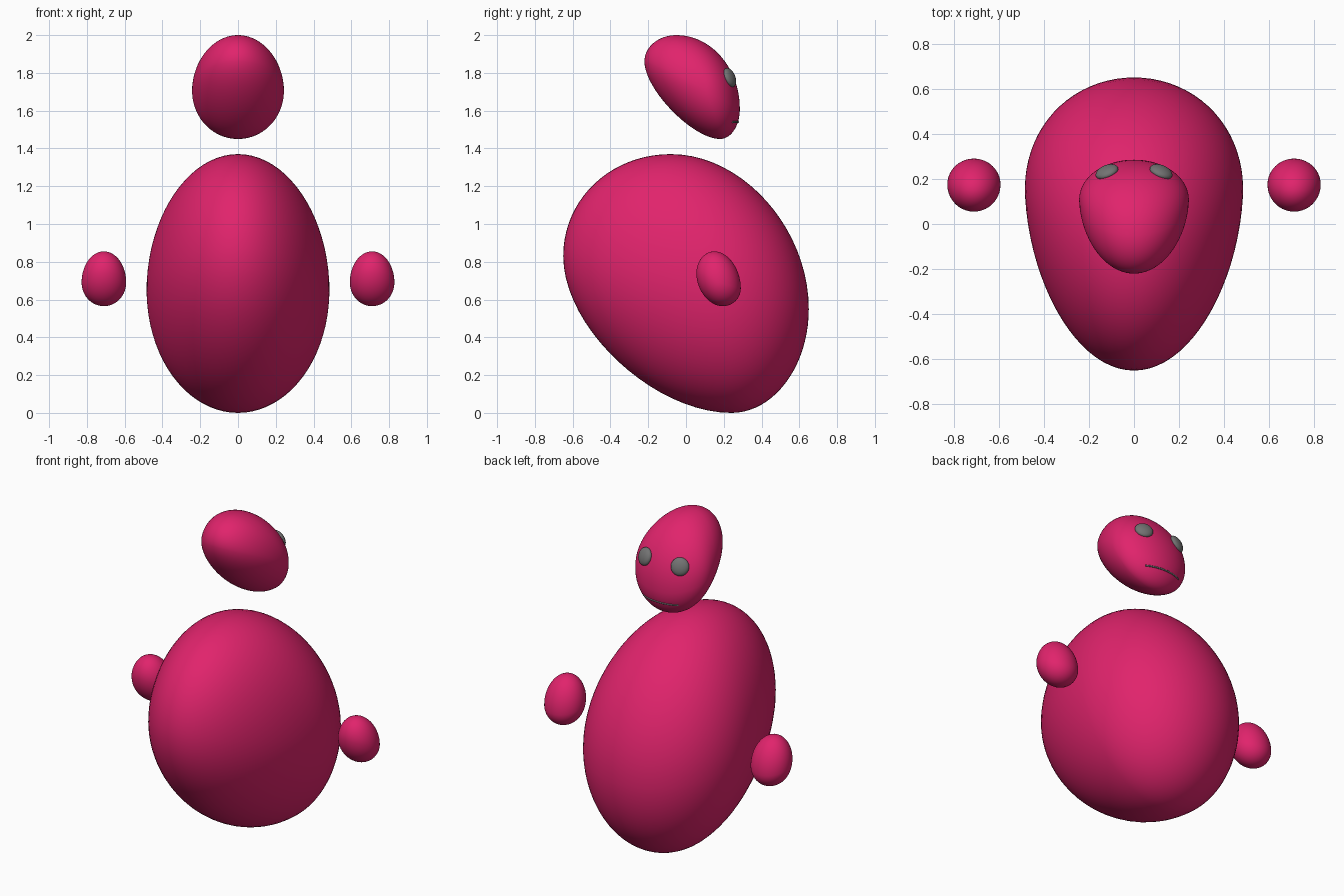
import bpy
import bmesh
from math import sin, cos, pi
from mathutils import Vector
from mathutils.bvhtree import BVHTree
from mathutils.geometry import interpolate_bezier

if "Cube" in bpy.data.objects:
    bpy.data.objects.remove(bpy.data.objects["Cube"])


def material(name, rgb):
    mat = bpy.data.materials.new(name)
    mat.use_nodes = True
    mat.diffuse_color = (*rgb, 1)
    mat.node_tree.nodes["Principled BSDF"].inputs["Base Color"].default_value = (*rgb, 1)
    return mat


pink = material("hot pink", (0.75, 0.017, 0.15))
grey = material("mid grey", (0.17, 0.17, 0.17))


def side_outline(top, right, bottom, left, pull, steps=20):
    """Closed side profile through its four extremes, as (y, z) points."""
    ends = [Vector((y, z, 0)) for y, z in (top, right, bottom, left)]
    points = []
    for i in range(4):
        a, b = ends[i], ends[(i + 1) % 4]
        axis = i % 2
        ha, hb = a.copy(), b.copy()
        ha[axis] += (b[axis] - a[axis]) * pull[i]
        hb[1 - axis] += (a[1 - axis] - b[1 - axis]) * pull[i]
        points += interpolate_bezier(a, ha, hb, b, steps + 1)[:-1]
    return points


def blob(name, outline, centre, half_width, taper=0.0, rings=40):
    """Egg shape: the outline shrinks elliptically towards both flanks."""
    cx, cy, cz = centre
    bm = bmesh.new()

    def vert(u, p):
        y, z = cy + (p[0] - cy) * sin(u), cz + (p[1] - cz) * sin(u)
        return bm.verts.new((cx + half_width * cos(u) * (1 + taper * (y - cy)), y, z))

    loops = [[vert(pi * i / rings, p) for p in outline] for i in range(1, rings)]
    n = len(outline)
    for a, b in zip(loops, loops[1:]):
        for j in range(n):
            k = (j + 1) % n
            bm.faces.new((a[j], a[k], b[k], b[j]))
    for loop, x in ((loops[0], half_width), (loops[-1], -half_width)):
        pole = bm.verts.new((cx + x, cy, cz))
        for j in range(n):
            bm.faces.new((loop[j], loop[(j + 1) % n], pole))
    bmesh.ops.recalc_face_normals(bm, faces=bm.faces)
    for face in bm.faces:
        face.smooth = True
    mesh = bpy.data.meshes.new(name)
    bm.to_mesh(mesh)
    bm.free()
    mesh.materials.append(pink)
    obj = bpy.data.objects.new(name, mesh)
    bpy.context.collection.objects.link(obj)
    return obj


# Body and head
blob("body", side_outline((-0.08, 1.37), (0.65, 0.55), (0.24, 0), (-0.65, 0.83),
                          (0.52, 0.55, 0.46, 0.56)), (0, 0.12, 0.66), 0.483, 0.12)
head = blob("head", side_outline((-0.05, 2), (0.285, 1.61), (0.18, 1.45), (-0.22, 1.86),
                                 (0.55, 0.56, 0.36, 0.56)), (0, 0.1, 1.71), 0.243, 0.2)

# Hands floating beside the body
hand_outline = side_outline((0.15, 0.855), (0.29, 0.66), (0.195, 0.565), (0.055, 0.74),
                            (0.52, 0.56, 0.52, 0.55))
for side, x in (("left", 0.71), ("right", -0.71)):
    blob(side + "_hand", hand_outline, (x, 0.175, 0.69), 0.118)

# Face details sit on the head's surface
bm = bmesh.new()
bm.from_mesh(head.data)
skin = BVHTree.FromBMesh(bm)
bm.free()


def on_face(x, z):
    return skin.ray_cast(Vector((x, 2, z)), Vector((0, -1, 0)))[:2]


for side, x in (("left", 0.12), ("right", -0.12)):
    spot, normal = on_face(x, 1.775)
    bpy.ops.mesh.primitive_uv_sphere_add(segments=32, ring_count=16, radius=1, location=spot)
    eye = bpy.context.object
    eye.name = side + "_eye"
    eye.scale = (0.053, 0.053, 0.026)
    eye.rotation_euler = normal.to_track_quat("Z", "Y").to_euler()
    eye.data.materials.append(grey)
    bpy.ops.object.shade_smooth()

# Mouth
curve = bpy.data.curves.new("mouth", "CURVE")
curve.dimensions = "3D"
curve.bevel_depth = 0.005
curve.use_fill_caps = True
line = curve.splines.new("POLY")
line.points.add(16)
for i, point in enumerate(line.points):
    point.co = (*on_face((i / 8 - 1) * 0.12, 1.54)[0], 1)
curve.materials.append(grey)
bpy.context.collection.objects.link(bpy.data.objects.new("mouth", curve))
